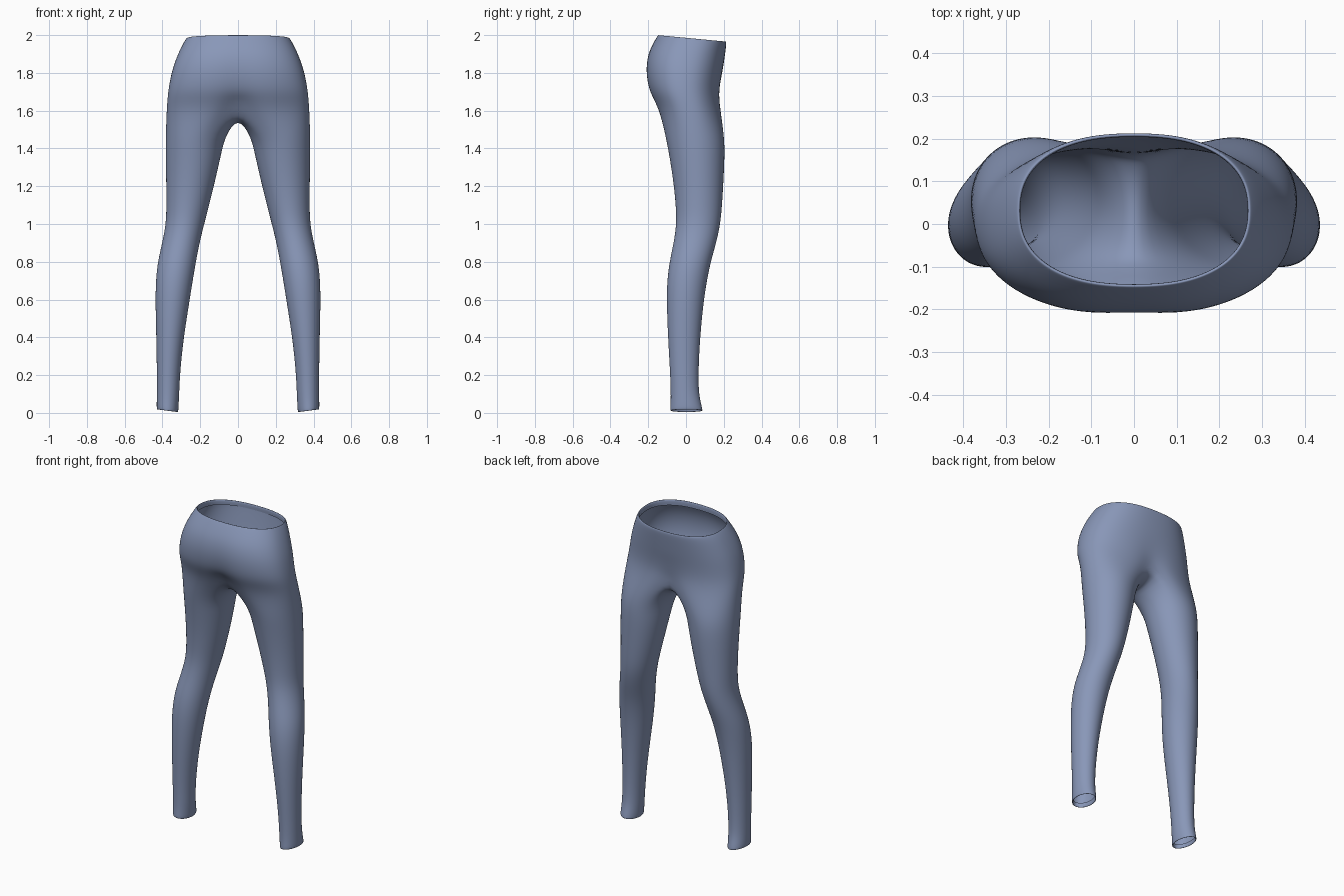
import bpy, bmesh, math

if "Cube" in bpy.data.objects:
    bpy.data.objects.remove(bpy.data.objects["Cube"])

# Leg sections: height, inner x, outer x, front y, back y
LEG = [
    (0.00, .316, .431, -.085, .090), (0.04, .314, .431, -.082, .081),
    (0.10, .311, .430, -.081, .068), (0.22, .306, .430, -.085, .066),
    (0.40, .287, .433, -.096, .075), (0.58, .258, .438, -.103, .093),
    (0.70, .239, .436, -.101, .111), (0.80, .222, .426, -.088, .132),
    (0.90, .203, .402, -.066, .161), (1.00, .178, .382, -.051, .183),
    (1.10, .152, .380, -.055, .192), (1.22, .122, .381, -.067, .199),
    (1.36, .090, .384, -.089, .206), (1.47, .066, .384, -.110, .204),
]
# Hip sections: height, half width, front y, back y, front dent, back dent
HIP = [
    (1.61, .379, -.155, .192, .035, .035), (1.69, .373, -.199, .182, .022, .012),
    (1.76, .362, -.214, .187, .012, .004), (1.83, .347, -.217, .196, .007, 0),
    (1.90, .323, -.203, .205, .003, 0), (1.96, .297, -.172, .212, 0, 0),
    (1.995, .278, -.152, .215, 0, 0),
]
# Crotch seam between the legs, from back to front: y, z
SEAM = [(.137, 1.618), (.105, 1.592), (.065, 1.573), (.020, 1.566),
        (-.025, 1.568), (-.065, 1.580), (-.095, 1.602)]
N, OUTER = 24, 17


def signed_pow(v, p):
    return math.copysign(abs(v) ** p, v)


def leg_ring(bm, z, xi, xo, yf, yb, shrink=0.0):
    ring = []
    for i in range(N):
        a = math.radians(-120 + i * 15)
        x = (xi + xo) / 2 + ((xo - xi) / 2 - shrink) * math.cos(a)
        y = (yf + yb) / 2 + ((yb - yf) / 2 - shrink) * math.sin(a)
        tilt = max(0, 1 - z / 0.2) * (x - .31) * 0.13   # slanted ankle hem
        ring.append(bm.verts.new((x, y, z + tilt)))
    return ring


def hip_ring(bm, z, w, yf, yb, df, db, shrink=0.0, rise=0.0):
    ring = []
    for i in range(OUTER):
        a = -math.pi / 2 + math.pi * i / (OUTER - 1)
        c = 0.0 if i in (0, OUTER - 1) else math.cos(a)
        x = (w - shrink) * signed_pow(c, 2 / 2.35)
        s = signed_pow(math.sin(a), 2 / 2.35)
        y = (yf + yb) / 2 + ((yb - yf) / 2 - shrink) * s
        soft = math.exp(-(x / .075) ** 2)
        y += soft * (df if s < 0 else -db)
        slant = max(0, min(1, (z - 1.75) / .24)) * .034 * (y + .15) / .36
        ring.append(bm.verts.new((x, y, z + rise * soft - slant)))
    return ring


def bridge(bm, low, high, closed):
    n = len(low)
    for i in range(n if closed else n - 1):
        j = (i + 1) % n
        bm.faces.new((low[i], low[j], high[j], high[i]))


bm = bmesh.new()

# Leg tube, starting with the turned-in ankle hem
rings = [leg_ring(bm, .03, *LEG[0][1:], shrink=.010),
         leg_ring(bm, .004, *LEG[0][1:], shrink=.008)]
rings += [leg_ring(bm, *row) for row in LEG]

# Ring where the leg joins the hips, closed by the crotch seam
split = hip_ring(bm, *HIP[0], rise=.04)
seam = [bm.verts.new((0, y, z)) for y, z in SEAM]
rings.append(split + seam)
for low, high in zip(rings, rings[1:]):
    bridge(bm, low, high, True)

# Hips and waistband, ending with the turned-in waist hem
hips = [split] + [hip_ring(bm, *row) for row in HIP[1:]]
hips.append(hip_ring(bm, 2.002, *HIP[-1][1:], shrink=.005))
hips.append(hip_ring(bm, 1.996, *HIP[-1][1:], shrink=.011))
hips.append(hip_ring(bm, 1.965, *HIP[-1][1:], shrink=.009))
for low, high in zip(hips, hips[1:]):
    bridge(bm, low, high, False)

bmesh.ops.recalc_face_normals(bm, faces=bm.faces)
# Make the outer cloth face outward
outer = max(bm.faces, key=lambda f: f.calc_center_median().x)
if outer.normal.x < 0:
    bmesh.ops.reverse_faces(bm, faces=bm.faces)

mesh = bpy.data.meshes.new("leggings")
bm.to_mesh(mesh)
bm.free()
leggings = bpy.data.objects.new("leggings", mesh)
bpy.context.collection.objects.link(leggings)

cloth = bpy.data.materials.new("slate blue cloth")
cloth.diffuse_color = (.25, .31, .48, 1)
cloth.use_nodes = True
cloth.node_tree.nodes["Principled BSDF"].inputs["Base Color"].default_value = cloth.diffuse_color
mesh.materials.append(cloth)

# Mirror the second leg and round the cloth
mirror = leggings.modifiers.new("mirror", 'MIRROR')
mirror.use_clip = True
mirror.merge_threshold = .0005
rounding = leggings.modifiers.new("rounding", 'SUBSURF')
rounding.levels = rounding.render_levels = 2
mesh.shade_smooth()
